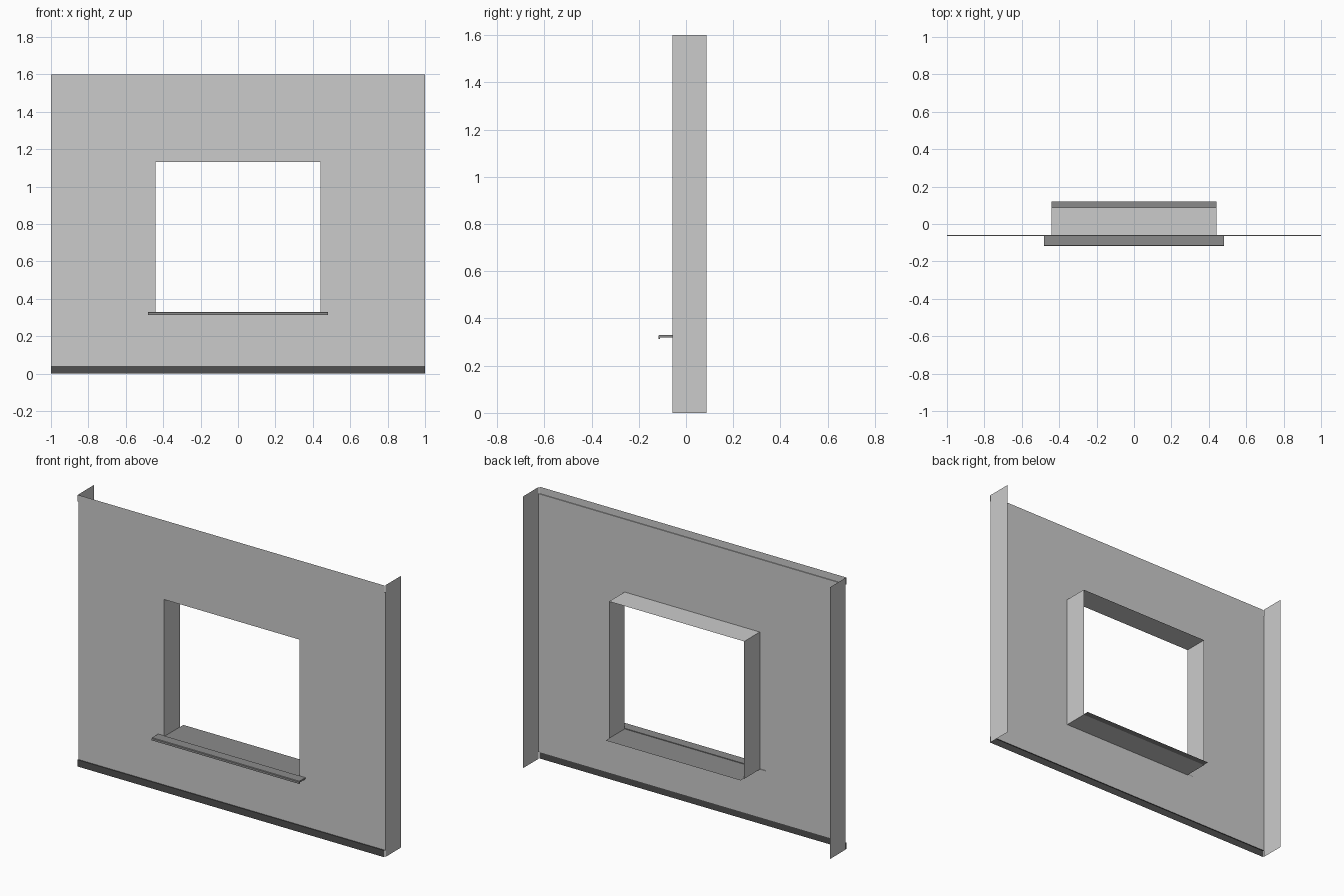
import bpy

if "Cube" in bpy.data.objects:
    bpy.data.objects.remove(bpy.data.objects["Cube"])

FRONT, BACK, TRIM = -0.058, 0.087, -0.063   # depth of wall face, rear edge, trim face
HX, TOP, BAND = 1.0, 1.6, 0.04
OX, OZ0, OZ1 = 0.44, 0.322, 1.131           # window opening


def material(name, v):
    m = bpy.data.materials.new(name)
    m.diffuse_color = (v, v, v, 1)
    m.use_nodes = True
    m.node_tree.nodes["Principled BSDF"].inputs["Base Color"].default_value = m.diffuse_color
    return m


def add_mesh(name, verts, faces, mat=None):
    me = bpy.data.meshes.new(name)
    me.from_pydata(verts, [], faces)
    me.update()
    ob = bpy.data.objects.new(name, me)
    bpy.context.collection.objects.link(ob)
    if mat:
        me.materials.append(mat)
    return ob


def sweep_x(name, profile, hx, mat=None, closed=False):
    """Extrude a (y, z) profile from -hx to hx."""
    n = len(profile)
    verts = [(s * hx, y, z) for s in (-1, 1) for y, z in profile]
    faces = [(i, n + i, n + (i + 1) % n, (i + 1) % n)
             for i in range(n if closed else n - 1)]
    if closed:
        faces += [tuple(range(n)), tuple(range(2 * n - 1, n - 1, -1))]
    return add_mesh(name, verts, faces, mat)


def ring(hx, z0, z1, y):
    return [(-hx, y, z0), (hx, y, z0), (hx, y, z1), (-hx, y, z1)]


quads = [(i, (i + 1) % 4, (i + 1) % 4 + 4, i + 4) for i in range(4)]

# Thin wall sheet with a window opening
add_mesh("wall_sheet", ring(HX, BAND, TOP - BAND, FRONT) + ring(OX, OZ0, OZ1, FRONT), quads)

# Folded window reveal behind the opening
add_mesh("window_reveal", ring(OX, OZ0, OZ1, FRONT) + ring(OX, OZ0, OZ1, BACK),
         [f[::-1] for f in quads])

# Full-height side flanges
for side, s in (("left", -1), ("right", 1)):
    v = [(s * HX, FRONT, 0), (s * HX, BACK, 0), (s * HX, BACK, TOP), (s * HX, FRONT, TOP)]
    add_mesh(side + "_flange", v, [(0, 1, 2, 3)[::s]])

# Stepped trims along the base and the head
sweep_x("base_trim", [(TRIM, 0), (TRIM, BAND), (FRONT, BAND)], HX, material("dark_base", 0.08))
sweep_x("head_trim", [(FRONT, TOP - BAND), (TRIM, TOP - BAND), (TRIM, TOP)], HX,
        material("mid_grey", 0.55))

# Sill: sheet inside the opening, wider nosing with a drip lip outside
sill = material("sill_grey", 0.26)
sweep_x("sill_sheet", [(FRONT, 0.325), (0.12, 0.325)], OX, sill)
sweep_x("sill_nosing", [(FRONT, 0.32), (-0.111, 0.32), (-0.111, 0.314), (-0.117, 0.314),
                        (-0.117, 0.326), (-0.114, 0.329), (FRONT, 0.329)],
        0.48, sill, closed=True)
